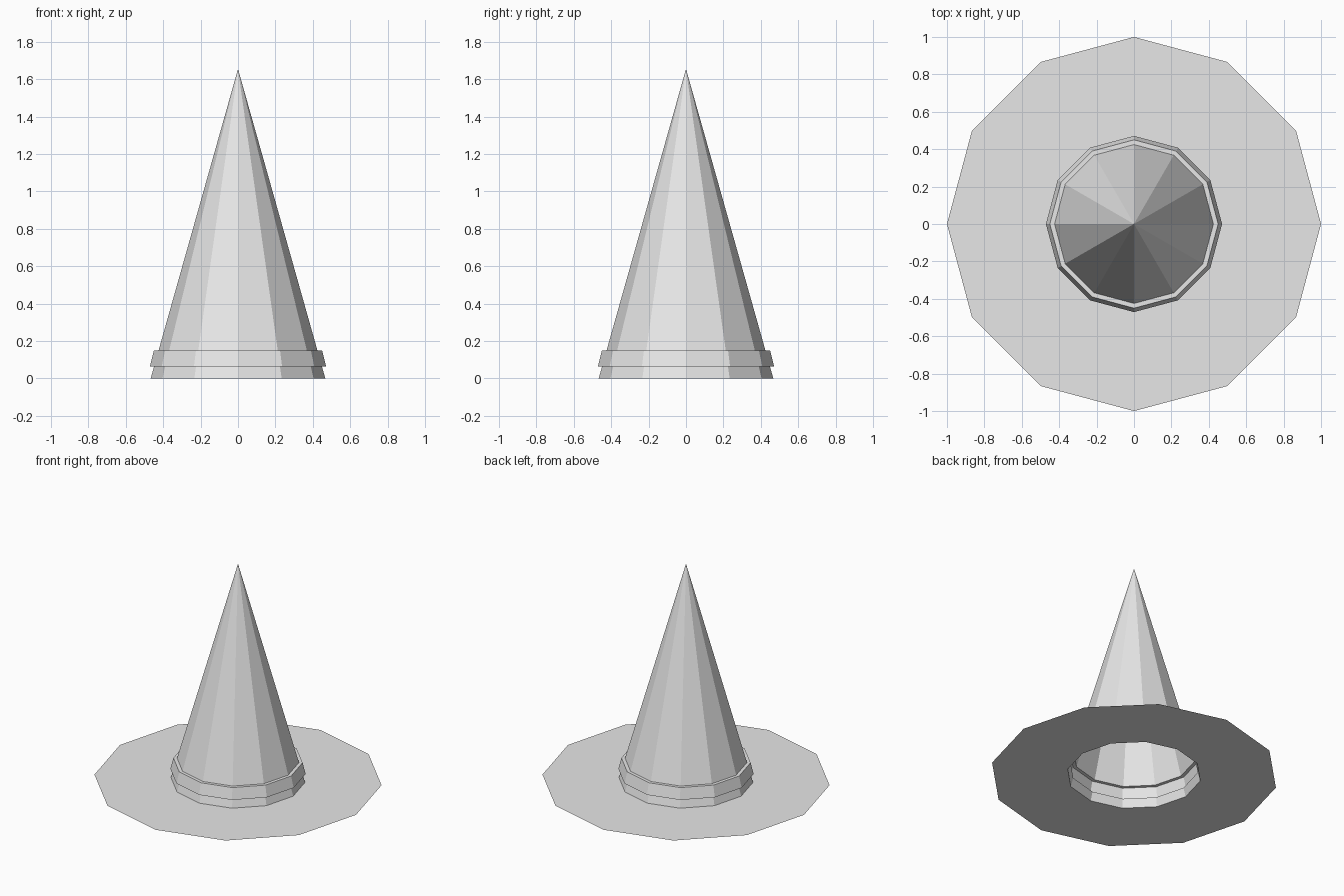
import bpy
import bmesh
from math import cos, sin, tau

SIDES = 12

cube = bpy.data.objects.get("Cube")
if cube:
    bpy.data.objects.remove(cube, do_unlink=True)

# Single plain grey
grey = bpy.data.materials.new("light_grey")
grey.use_nodes = True
grey.diffuse_color = (0.8, 0.8, 0.8, 1)
grey.node_tree.nodes["Principled BSDF"].inputs["Base Color"].default_value = grey.diffuse_color


def lathe(name, profile):
    """Spin (radius, height) points into a flat-sided open shell; radius 0 closes to a tip."""
    bm = bmesh.new()
    rings = []
    for r, z in profile:
        if r == 0:
            rings.append([bm.verts.new((0, 0, z))] * SIDES)
        else:
            rings.append([bm.verts.new((r * cos(tau * i / SIDES), r * sin(tau * i / SIDES), z))
                          for i in range(SIDES)])
    for low, high in zip(rings, rings[1:]):
        for i in range(SIDES):
            j = (i + 1) % SIDES
            corners = [low[i], low[j], high[j]]
            if high[i] is not high[j]:
                corners.append(high[i])
            bm.faces.new(corners)
    mesh = bpy.data.meshes.new(name)
    bm.to_mesh(mesh)
    bm.free()
    mesh.materials.append(grey)
    obj = bpy.data.objects.new(name, mesh)
    bpy.context.collection.objects.link(obj)
    return obj


BASE, TIP = 0.467, 1.655
BAND_LOW, BAND_TOP = 0.065, 0.15


def crown_radius(z):
    return BASE * (1 - z / TIP)


# Flat brim with an open centre
lathe("brim", [(1, 0), (BASE, 0)])

# Short collar between the brim and the band
lathe("crown_base", [(BASE, 0), (crown_radius(BAND_LOW), BAND_LOW)])

# Raised band, stepping out and back in
lathe("hat_band", [(crown_radius(BAND_LOW), BAND_LOW), (0.471, BAND_LOW),
                   (0.45, BAND_TOP), (crown_radius(BAND_TOP), BAND_TOP)])

# Hollow pointed crown
lathe("crown", [(crown_radius(BAND_TOP), BAND_TOP), (0, TIP)])
